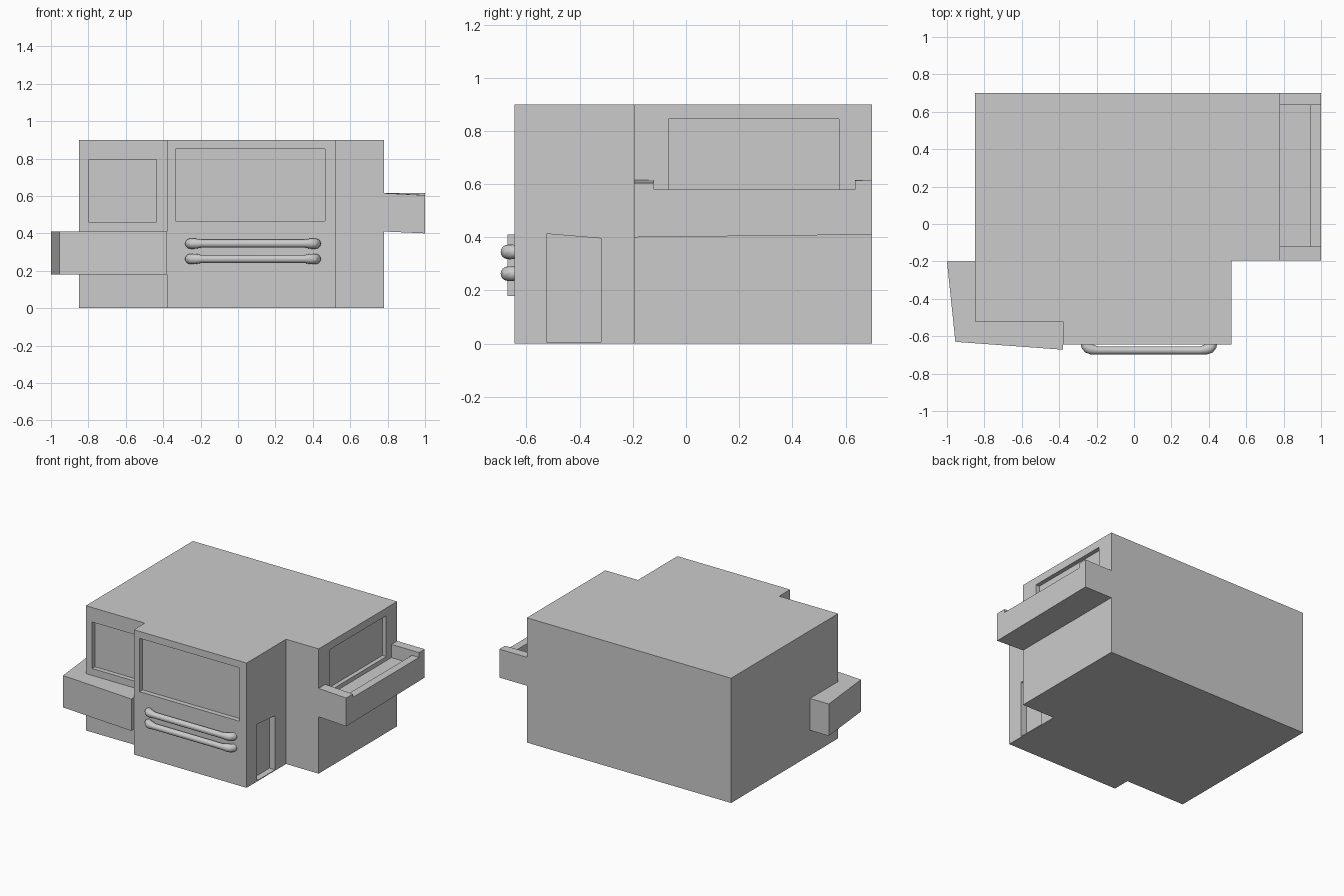
import bpy, bmesh

if "Cube" in bpy.data.objects:
    bpy.data.objects.remove(bpy.data.objects["Cube"])


def loft(name, lower, upper):
    """Closed solid between two matching loops of 3D points."""
    bm = bmesh.new()
    a = [bm.verts.new(p) for p in lower]
    b = [bm.verts.new(p) for p in upper]
    bm.faces.new(a)
    bm.faces.new(b)
    for i in range(len(a)):
        j = (i + 1) % len(a)
        bm.faces.new((a[i], a[j], b[j], b[i]))
    bmesh.ops.recalc_face_normals(bm, faces=bm.faces)
    me = bpy.data.meshes.new(name)
    bm.to_mesh(me)
    bm.free()
    ob = bpy.data.objects.new(name, me)
    bpy.context.collection.objects.link(ob)
    return ob


def prism(name, outline, z0, z1):
    return loft(name, [(x, y, z0) for x, y in outline],
                [(x, y, z1) for x, y in outline])


def box(name, x0, x1, y0, y1, z0, z1):
    return prism(name, [(x0, y0), (x1, y0), (x1, y1), (x0, y1)], z0, z1)


def cut(ob, cutter):
    cutter.hide_render = True
    mod = ob.modifiers.new("cut", 'BOOLEAN')
    mod.operation = 'DIFFERENCE'
    mod.solver = 'EXACT'
    mod.object = cutter
    bpy.context.view_layer.objects.active = ob
    bpy.ops.object.modifier_apply(modifier=mod.name)
    bpy.data.objects.remove(cutter)


# House body with projecting front block
body = prism("house_body", [(-0.85, 0.7), (-0.85, -0.52), (-0.38, -0.52),
                            (-0.38, -0.645), (0.52, -0.645), (0.52, -0.195),
                            (0.78, -0.195), (0.78, 0.7)], 0, 0.9)

# Recessed windows: front block, left wing, right side
cut(body, box("front_window", -0.335, 0.465, -0.8, -0.61, 0.465, 0.85))
cut(body, box("left_window", -0.8, -0.435, -0.8, -0.487, 0.46, 0.795))
cut(body, box("right_window", 0.75, 0.9, -0.065, 0.575, 0.55, 0.845))

# Door recess with slanted top
door = [(-0.525, 0.006), (-0.32, 0.006), (-0.32, 0.396), (-0.525, 0.413)]
cut(body, loft("door", [(0.475, y, z) for y, z in door],
               [(0.7, y, z) for y, z in door]))

# Solid wraparound canopy on the left corner
prism("corner_canopy", [(-1, -0.2), (-0.955, -0.63), (-0.38, -0.672),
                        (-0.38, -0.52), (-0.85, -0.52), (-0.85, -0.2)], 0.18, 0.41)

# Right balcony: slightly skewed block, hollowed, with a lower outer parapet
plan = [(0.78, -0.195), (1, -0.195), (1, 0.7), (0.78, 0.7)]
balcony = loft("balcony",
               [(x, y, z) for (x, y), z in zip(plan, (0.41, 0.40, 0.41, 0.41))],
               [(x, y, z) for (x, y), z in zip(plan, (0.615, 0.604, 0.615, 0.615))])
cut(balcony, box("parapet_cut", 0.7, 1.1, -0.12, 0.635, 0.58, 0.8))
cut(balcony, box("floor_cut", 0.7, 0.943, -0.12, 0.635, 0.52, 0.7))

# Two pipe rails across the front, thicker at the bent ends
half = [(0.34, -0.632, 0.024), (0.337, -0.65, 0.027), (0.325, -0.664, 0.028),
        (0.305, -0.671, 0.027), (0.275, -0.676, 0.021)]
path = [(-dx, y, r) for dx, y, r in half] + half[::-1]
for name, z in (("upper_rail", 0.345), ("lower_rail", 0.263)):
    cu = bpy.data.curves.new(name, 'CURVE')
    cu.dimensions = '3D'
    cu.bevel_depth = 1
    cu.bevel_resolution = 6
    cu.use_fill_caps = True
    sp = cu.splines.new('POLY')
    sp.points.add(len(path) - 1)
    for p, (dx, y, r) in zip(sp.points, path):
        p.co = (0.08 + dx, y, z, 1)
        p.radius = r
    rail = bpy.data.objects.new(name, cu)
    bpy.context.collection.objects.link(rail)
    bpy.ops.object.select_all(action='DESELECT')
    rail.select_set(True)
    bpy.context.view_layer.objects.active = rail
    bpy.ops.object.convert(target='MESH')
    bpy.ops.object.shade_smooth_by_angle()
